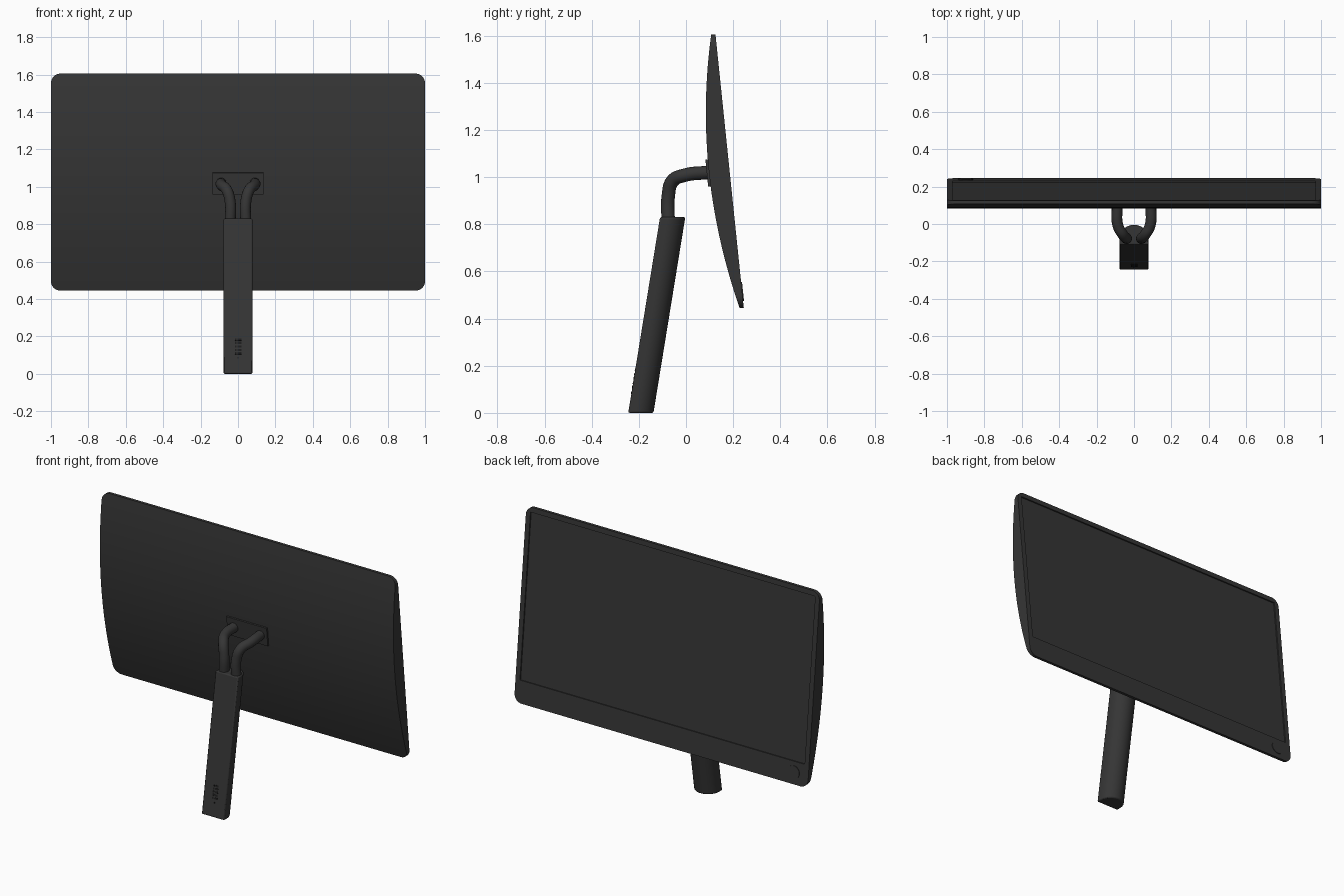
import bpy, bmesh
from math import sin, cos, pi, sqrt, atan2

cube = bpy.data.objects.get("Cube")
if cube:
    bpy.data.objects.remove(cube, do_unlink=True)


def material(name, value):
    m = bpy.data.materials.new(name)
    m.use_nodes = True
    color = (value, value, value, 1)
    m.diffuse_color = color
    m.node_tree.nodes["Principled BSDF"].inputs["Base Color"].default_value = color
    return m


charcoal = material("charcoal plastic", 0.036)
black = material("black port", 0.012)


def finish(obj, mat, bevel=0.0, smooth=True):
    obj.data.materials.append(mat)
    bpy.ops.object.select_all(action="DESELECT")
    obj.select_set(True)
    bpy.context.view_layer.objects.active = obj
    if smooth:
        bpy.ops.object.shade_smooth_by_angle(angle=0.6)
    if bevel:
        mod = obj.modifiers.new("soft edges", "BEVEL")
        mod.width, mod.segments, mod.limit_method = bevel, 2, "ANGLE"
        mod.angle_limit = 0.9
    return obj


def loft(name, rings, mat, bevel=0.0):
    """Skin a stack of equal rings and cap both ends."""
    bm = bmesh.new()
    rows = [[bm.verts.new(p) for p in ring] for ring in rings]
    n = len(rows[0])
    for a, b in zip(rows, rows[1:]):
        for i in range(n):
            j = (i + 1) % n
            bm.faces.new((a[i], a[j], b[j], b[i]))
    bm.faces.new(rows[0][::-1])
    bm.faces.new(rows[-1])
    bmesh.ops.recalc_face_normals(bm, faces=bm.faces)
    mesh = bpy.data.meshes.new(name)
    bm.to_mesh(mesh)
    bm.free()
    obj = bpy.data.objects.new(name, mesh)
    bpy.context.collection.objects.link(obj)
    return finish(obj, mat, bevel)


def box(name, loc, size, tilt, mat, bevel=0.0):
    bpy.ops.mesh.primitive_cube_add(size=1, location=loc, rotation=(tilt, 0, 0))
    obj = bpy.context.object
    obj.name = name
    obj.scale = size
    bpy.ops.object.transform_apply(location=False, rotation=False, scale=True)
    return finish(obj, mat, bevel, smooth=False)


# Display shell: flat leaning face, bowed rear, rounded corners
BOTTOM, TOP, RADIUS = 0.445, 1.605, 0.05
MID, HALF = (BOTTOM + TOP) / 2, (TOP - BOTTOM) / 2
lean = atan2(0.12, TOP - BOTTOM)


def face_y(z):
    return 0.125 + 0.12 * (TOP - z) / (TOP - BOTTOM)


corner = [RADIUS * (1 - cos(i * pi / 16)) for i in range(9)]
middle = [BOTTOM + RADIUS + i * (2 * HALF - 2 * RADIUS) / 24 for i in range(1, 24)]
heights = [BOTTOM + c for c in corner] + middle + [TOP - c for c in reversed(corner)]
rings = []
for z in heights:
    into_corner = max(0, abs(z - MID) - HALF + RADIUS)
    w = 1 - RADIUS + sqrt(max(0, RADIUS ** 2 - into_corner ** 2))
    front = face_y(z)
    rear = front - 0.018 - 0.07 * (1 - ((z - MID) / HALF) ** 2)
    rings.append([(-w, rear, z), (w, rear, z), (w, front, z), (-w, front, z)])
shell = loft("display_shell", rings, charcoal)

# Recessed screen above a deep chin
low, high = BOTTOM + 0.135, TOP - 0.03
screen_z = (low + high) / 2
cutter = box("screen_cutter", (0, face_y(screen_z), screen_z),
             (1.94, 0.016, (high - low) / cos(lean)), lean, charcoal)
cutter.hide_render = True
cutter.hide_set(True)
cut = shell.modifiers.new("screen recess", "BOOLEAN")
cut.operation, cut.object, cut.solver = "DIFFERENCE", cutter, "EXACT"

# Round power button on the chin
bpy.ops.mesh.primitive_cylinder_add(vertices=32, radius=0.04, depth=0.008,
                                    location=(-0.9, face_y(0.515), 0.515),
                                    rotation=(pi / 2 + lean, 0, 0))
bpy.context.object.name = "power_button"
finish(bpy.context.object, charcoal)

# Mounting plate on the rear
box("mount_plate", (0, 0.096, 1.018), (0.274, 0.016, 0.115), lean, charcoal)

# Leaning post: flat on one side, half round on the other
POST = 0.83
outline = [(-0.077, -0.245), (0.077, -0.245)]
outline += [(0.077 * cos(i * pi / 20), -0.215 + 0.077 * sin(i * pi / 20)) for i in range(21)]
loft("stand_post", [[(x, y + 0.135 * z / POST, z) for x, y in outline] for z in (0, POST)],
     charcoal, bevel=0.006)

# Pair of bent tubes joining post and plate
path = [(0.042, -0.075, 0.80), (0.042, -0.075, 0.92), (0.06, -0.057, 0.983),
        (0.087, -0.005, 1.008), (0.09, 0.1, 1.02)]
for side, name in ((1, "left_arm"), (-1, "right_arm")):
    curve = bpy.data.curves.new(name, "CURVE")
    curve.dimensions = "3D"
    curve.bevel_depth, curve.bevel_resolution = 0.029, 5
    curve.use_fill_caps = True
    spline = curve.splines.new("BEZIER")
    spline.bezier_points.add(len(path) - 1)
    for point, (x, y, z) in zip(spline.bezier_points, path):
        point.co = (side * x, y, z)
        point.handle_left_type = point.handle_right_type = "AUTO"
    arm = bpy.data.objects.new(name, curve)
    bpy.context.collection.objects.link(arm)
    curve.materials.append(charcoal)

# Small connector ports low on the flat side of the post
post_lean = -atan2(0.135, POST)
for i in range(5):
    z = 0.11 + 0.018 * i
    y = -0.245 + 0.135 * z / POST
    for x, w in ((-0.012, 0.01), (0.008, 0.02)):
        box("port", (x, y, z), (w, 0.003, 0.011), post_lean, black)
box("indicator", (0, -0.245 + 0.135 * 0.085 / POST, 0.085), (0.008, 0.003, 0.008), post_lean, black)
